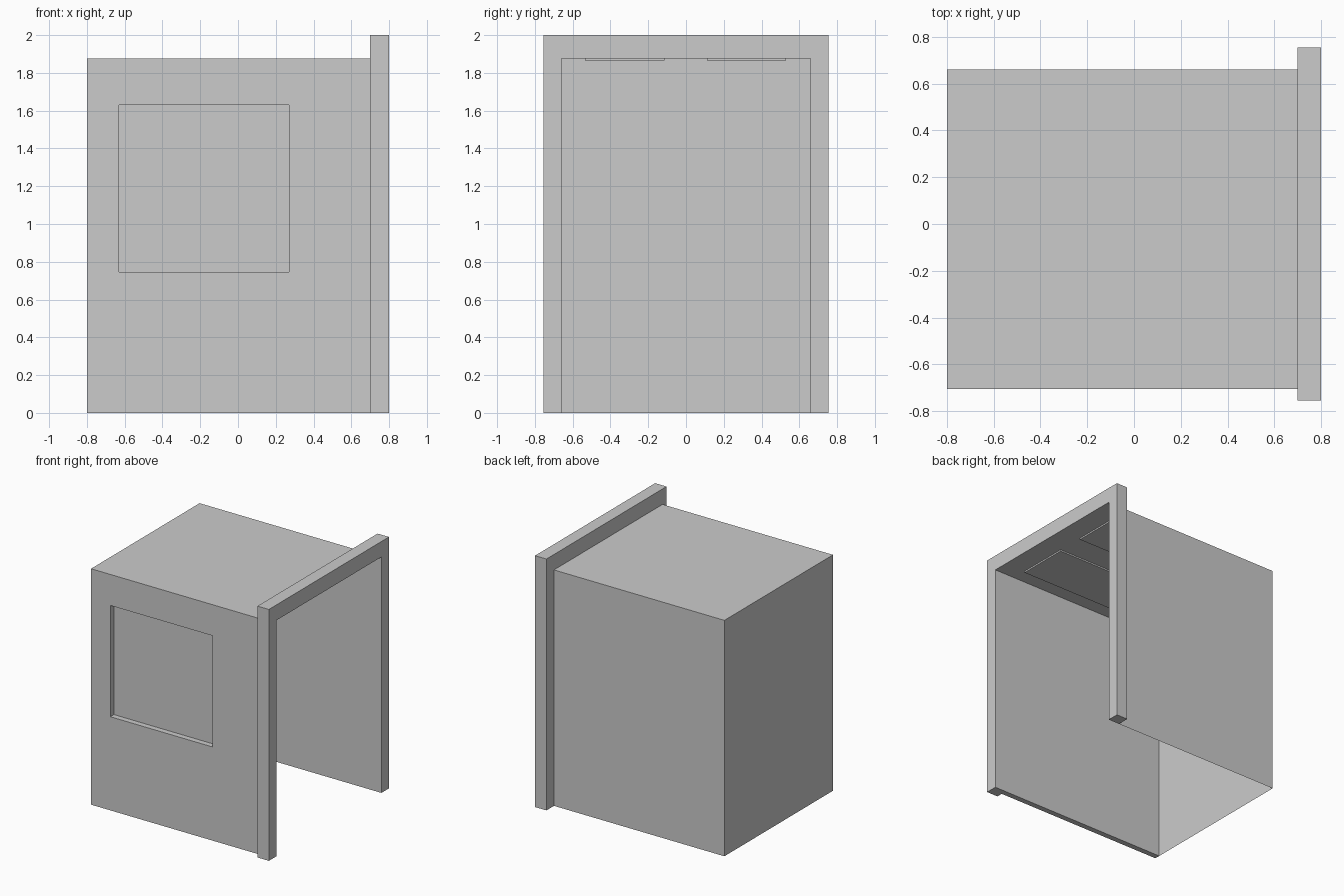
import bpy, bmesh
from mathutils import Vector

if "Cube" in bpy.data.objects:
    bpy.data.objects.remove(bpy.data.objects["Cube"])

X0, X1 = -0.80, 0.70          # cabin back and door plane
Y_IN, Y_OUT = 0.66, -0.705    # inner half width, outer front skin
TOP = 1.877


def finish(name, bm, recalc=True):
    if recalc:
        bmesh.ops.recalc_face_normals(bm, faces=bm.faces)
    mesh = bpy.data.meshes.new(name)
    bm.to_mesh(mesh)
    bm.free()
    obj = bpy.data.objects.new(name, mesh)
    bpy.context.collection.objects.link(obj)
    return obj


def box(lo, hi, open_sides=()):
    """Box between two corners, leaving out faces by outward direction."""
    bm = bmesh.new()
    bmesh.ops.create_cube(bm, size=1)
    for v in bm.verts:
        v.co = Vector([l + (c + 0.5) * (h - l) for c, l, h in zip(v.co, lo, hi)])
    bm.normal_update()
    drop = [f for f in bm.faces if any(f.normal.dot(Vector(d)) > 0.9 for d in open_sides)]
    bmesh.ops.delete(bm, geom=drop, context='FACES')
    return bm


# Thin cabin shell: two sides, back and ceiling, no floor
finish("cabin_shell", box((X0, -Y_IN, 0), (X1, Y_IN, TOP), [(0, 0, -1), (1, 0, 0)]), False)

# Thick outer skin on the front side with a recessed window
bm = box((X0, Y_OUT, 0), (X1, -Y_IN, TOP), [(0, 1, 0)])
pane = next(f for f in bm.faces if f.normal.y < -0.9)
bmesh.ops.inset_individual(bm, faces=[pane], thickness=0.1)
mid = pane.calc_center_median()
for v in pane.verts:
    v.co.x = -0.63 if v.co.x < mid.x else 0.27
    v.co.z = 0.745 if v.co.z < mid.z else 1.63
inner = bmesh.ops.extrude_discrete_faces(bm, faces=[pane])["faces"]
for v in inner[0].verts:
    v.co.y = -Y_IN
bmesh.ops.delete(bm, geom=inner, context='FACES')  # the shell closes the recess
finish("window_panel", bm, False)

# Door surround: an upside-down U extruded along x
profile = [(-0.755, 0), (-0.755, 2), (0.755, 2), (0.755, 0),
           (Y_IN, 0), (Y_IN, TOP), (-Y_IN, TOP), (-Y_IN, 0)]
bm = bmesh.new()
face = bm.faces.new([bm.verts.new((X1, y, z)) for y, z in profile])
ext = bmesh.ops.extrude_face_region(bm, geom=[face], use_keep_orig=True)["geom"]
bmesh.ops.translate(bm, vec=(0.1, 0, 0),
                    verts=[g for g in ext if isinstance(g, bmesh.types.BMVert)])
finish("door_frame", bm)

# Two shallow light panels under the ceiling
for side, y0, y1 in (("front", -0.535, -0.115), ("back", 0.11, 0.53)):
    finish("ceiling_light_" + side,
           box((-0.72, y0, TOP - 0.012), (0.62, y1, TOP), [(0, 0, 1)]), False)
